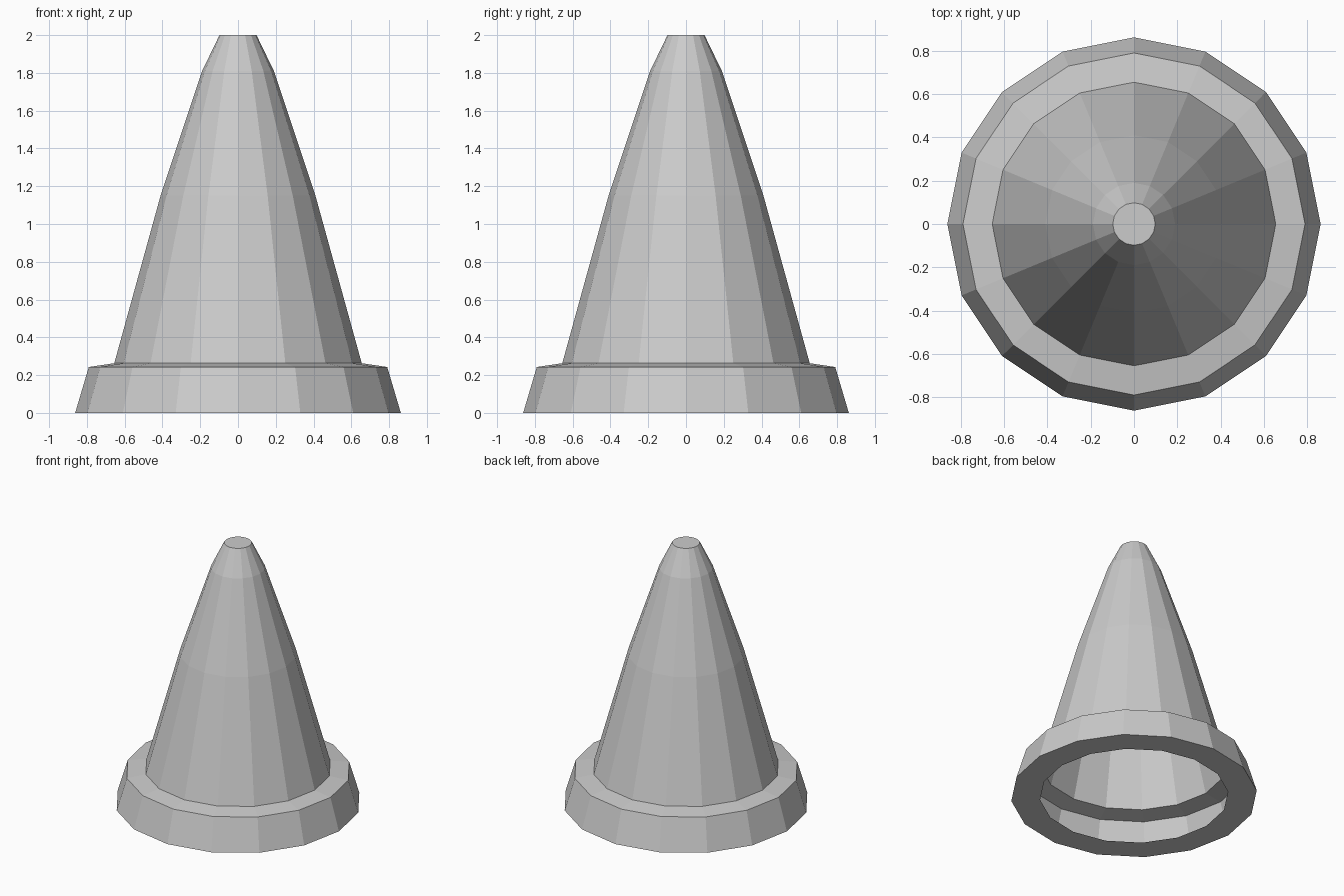
import bpy, bmesh
from math import cos, sin, tau

if "Cube" in bpy.data.objects:
    bpy.data.objects.remove(bpy.data.objects["Cube"])

SIDES = 16

# Radius and height, from the inner rim of the foot up to the tip
PROFILE = [(0.66, 0.0), (0.862, 0.0), (0.79, 0.243), (0.655, 0.263),
           (0.41, 1.15), (0.19, 1.81), (0.098, 2.0)]


def lathe(name, profile, sides):
    """Open shell of revolution, capped on its last ring."""
    bm = bmesh.new()
    rings = [[bm.verts.new((r * cos(tau * i / sides), r * sin(tau * i / sides), z))
              for i in range(sides)] for r, z in profile]
    for low, high in zip(rings, rings[1:]):
        for i in range(sides):
            j = (i + 1) % sides
            bm.faces.new((low[i], low[j], high[j], high[i]))
    bm.faces.new(rings[-1])
    mesh = bpy.data.meshes.new(name)
    bm.to_mesh(mesh)
    bm.free()
    obj = bpy.data.objects.new(name, mesh)
    bpy.context.collection.objects.link(obj)
    return obj


# Hollow cone with a stepped foot and an open underside
lathe("cone", PROFILE, SIDES)
